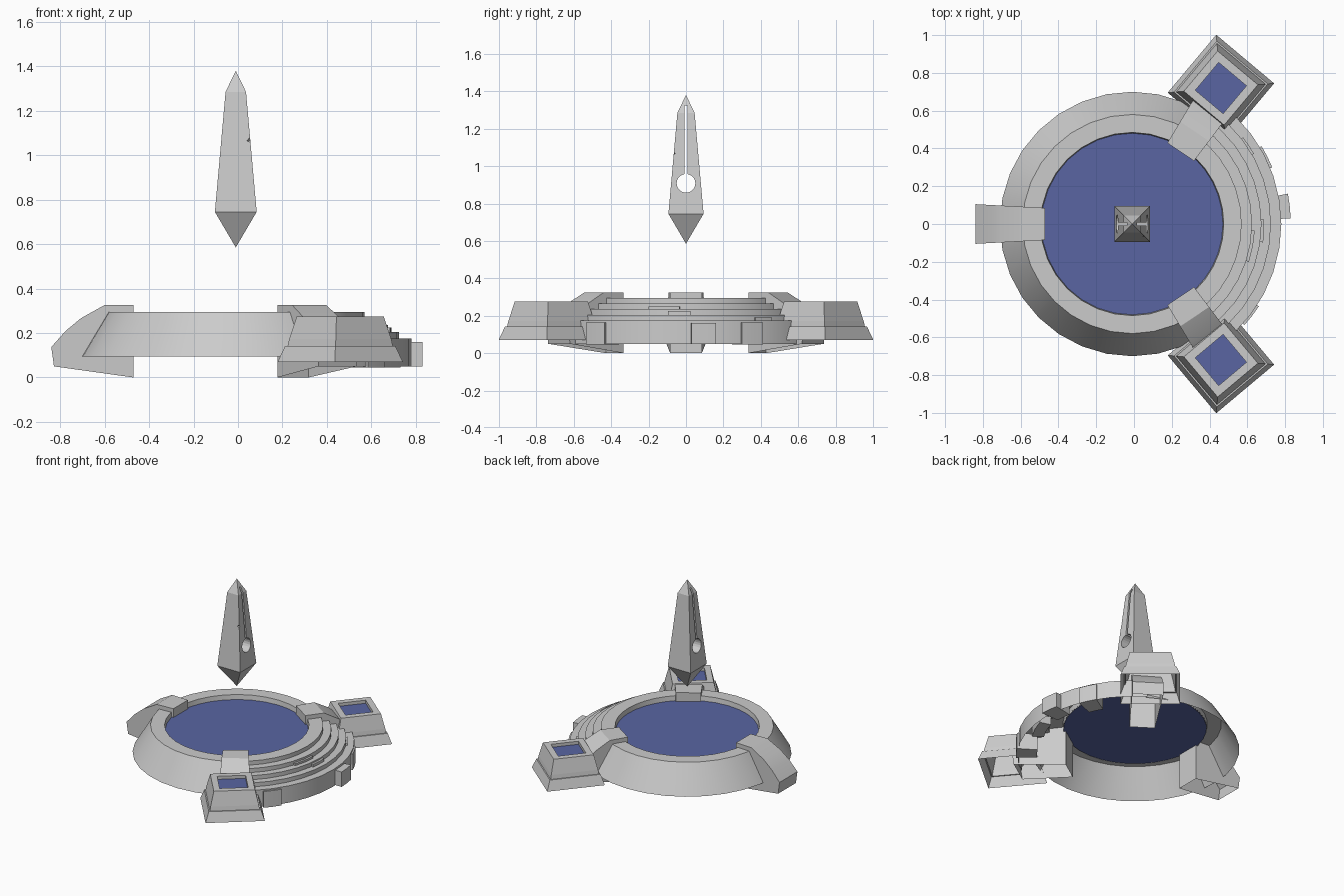
import bpy, bmesh
from math import radians, cos, sin, pi
from mathutils import Matrix, Vector

if "Cube" in bpy.data.objects:
    bpy.data.objects.remove(bpy.data.objects["Cube"])

CX = -0.01  # centre of the round basin
water_mat = bpy.data.materials.new("water")
water_mat.diffuse_color = (0.10, 0.13, 0.36, 1)
water_mat.use_nodes = True
water_mat.node_tree.nodes["Principled BSDF"].inputs["Base Color"].default_value = water_mat.diffuse_color


def make(name, verts, faces, smooth=False, mat=None, matrix=None):
    me = bpy.data.meshes.new(name)
    me.from_pydata(verts, [], faces)
    bm = bmesh.new()
    bm.from_mesh(me)
    bmesh.ops.recalc_face_normals(bm, faces=bm.faces)
    bm.to_mesh(me)
    bm.free()
    ob = bpy.data.objects.new(name, me)
    bpy.context.collection.objects.link(ob)
    ob.matrix_world = matrix or Matrix.Translation((CX, 0, 0))
    if mat:
        me.materials.append(mat)
    if smooth:
        bpy.ops.object.select_all(action='DESELECT')
        ob.select_set(True)
        bpy.context.view_layer.objects.active = ob
        bpy.ops.object.shade_smooth_by_angle(angle=radians(25))
    return ob


def sweep(name, prof, a0, a1, n, closed=False):
    """Sweep an (r, z) profile round the basin from angle a0 to a1."""
    m = len(prof)
    verts, faces = [], []
    for i in range(n + 1):
        a = radians(a0 + (a1 - a0) * i / n)
        verts += [(r * cos(a), r * sin(a), z) for r, z in prof]
    for i in range(n):
        for j in range(m if closed else m - 1):
            k = (j + 1) % m
            faces.append((i*m + j, i*m + k, (i+1)*m + k, (i+1)*m + j))
    if closed:
        faces += [tuple(range(m)), tuple(range(n*m, n*m + m))]
    return make(name, verts, faces, True)


def square_stack(name, levels, matrix):
    """Loft square rings given as (half size, z)."""
    verts, faces = [], []
    for h, z in levels:
        verts += [(-h, -h, z), (h, -h, z), (h, h, z), (-h, h, z)]
    for i in range(len(levels) - 1):
        for j in range(4):
            k = (j + 1) % 4
            faces.append((4*i + j, 4*i + k, 4*i + 4 + k, 4*i + 4 + j))
    return make(name, verts, faces, matrix=matrix)


# Basin wall (open underneath)
sweep("basin_wall", [(0.48, 0.255), (0.485, 0.295), (0.58, 0.295), (0.70, 0.095)], 56, 304, 22)

# Curved steps on the right
radii = [0.58, 0.635, 0.685, 0.735, 0.79]
steps = [(0.48, 0.255), (0.485, 0.295)]
for i, r in enumerate(radii):
    z = 0.295 - 0.03 * i
    steps += [(r, z), (r, z - 0.03 if i < 4 else 0.05)]
sweep("steps", steps, -56, 56, 12)

# Loose and shifted step stones: r0, r1, start, end, bottom, top
stones = [(0.70, 0.84, 2, 11, 0.05, 0.16),
          (0.62, 0.70, -32, -16, 0.14, 0.20),
          (0.60, 0.65, -18, -3, 0.20, 0.25),
          (0.67, 0.745, 30, 38, 0.14, 0.19),
          (0.66, 0.80, -42, -33, 0.045, 0.165),
          (0.66, 0.80, 22, 31, 0.045, 0.165),
          (0.60, 0.70, -8, 2, 0.17, 0.225)]
for i, (r0, r1, a0, a1, z0, z1) in enumerate(stones):
    sweep(f"step_stone_{i}", [(r0, z0), (r1, z0), (r1, z1), (r0, z1)], a0, a1, 2, True)

# Pool surface
n = 32
ring = [(0.482 * cos(2*pi*i/n), 0.482 * sin(2*pi*i/n), 0.26) for i in range(n)]
make("pool_water", ring, [tuple(range(n))], mat=water_mat)

# Three buttress arms clasping the wall (open underneath)
arm = [(0.46, 0), (0.46, 0.325), (0.592, 0.325), (0.696, 0.267),
       (0.765, 0.21), (0.83, 0.137), (0.818, 0.05)]
m = len(arm)
for ang in (180, 56, -56):
    verts = []
    for s in (-1, 1):
        verts += [(x, s * (0.085 + (x - 0.46) * 0.054), z) for x, z in arm]
    faces = [tuple(range(m)), tuple(range(m, 2*m))]
    faces += [(j, j + 1, m + j + 1, m + j) for j in range(m - 1)]
    make("buttress_arm", verts, faces, True,
         matrix=Matrix.Translation((CX, 0, 0)) @ Matrix.Rotation(radians(ang), 4, 'Z'))

# Two square side fonts with small pools
for s in (1, -1):
    mw = Matrix.Translation((0.46, 0.72 * s, 0)) @ Matrix.Rotation(radians(50 * s), 4, 'Z')
    square_stack("side_font", [(0.2, 0.07), (0.176, 0.142), (0.168, 0.142), (0.163, 0.172),
                               (0.139, 0.275), (0.096, 0.275), (0.096, 0.25)], mw)
    h = 0.096
    make("font_water", [(-h, -h, 0.252), (h, -h, 0.252), (h, h, 0.252), (-h, h, 0.252)],
         [(0, 1, 2, 3)], mat=water_mat, matrix=mw)

# Floating obelisk
T = Matrix.Translation((CX, 0, 0))
verts, faces = [(0, 0, 0.585)], []
for h, z in ((0.094, 0.745), (0.046, 1.285)):
    verts += [(-h, -h, z), (h, -h, z), (h, h, z), (-h, h, z)]
verts.append((0, 0, 1.38))
for j in range(4):
    k = (j + 1) % 4
    faces += [(0, 1 + k, 1 + j), (1 + j, 1 + k, 5 + k, 5 + j), (5 + j, 5 + k, 9)]
obelisk = make("obelisk", verts, faces)


def cut(name, build):
    bm = bmesh.new()
    build(bm)
    me = bpy.data.meshes.new(name)
    bm.to_mesh(me)
    bm.free()
    ob = bpy.data.objects.new(name, me)
    bpy.context.collection.objects.link(ob)
    ob.hide_render = True
    mod = obelisk.modifiers.new(name, 'BOOLEAN')
    mod.operation = 'DIFFERENCE'
    mod.solver = 'EXACT'
    mod.object = ob
    bpy.context.view_layer.update()
    bpy.context.view_layer.objects.active = obelisk
    bpy.ops.object.modifier_apply(modifier=name)
    bpy.data.objects.remove(ob)


# Round eye, long slit and a small edge crack
cut("eye_cutter", lambda bm: bmesh.ops.create_cone(
    bm, cap_ends=True, segments=20, radius1=0.05, radius2=0.05, depth=0.5,
    matrix=T @ Matrix.Translation((0, 0, 0.908)) @ Matrix.Rotation(pi/2, 4, 'Y')))
cut("slit_cutter", lambda bm: bmesh.ops.create_cube(
    bm, size=1, matrix=T @ Matrix.Translation((0, 0, 1.12)) @ Matrix.Diagonal((0.5, 0.014, 0.41, 1))))
cut("crack_cutter", lambda bm: bmesh.ops.create_cone(
    bm, cap_ends=True, segments=4, radius1=0.014, radius2=0, depth=0.07,
    matrix=T @ Matrix.Translation((0.055, -0.06, 1.065))
    @ Vector((-1, 0.8, -0.4)).to_track_quat('Z', 'Y').to_matrix().to_4x4()))
